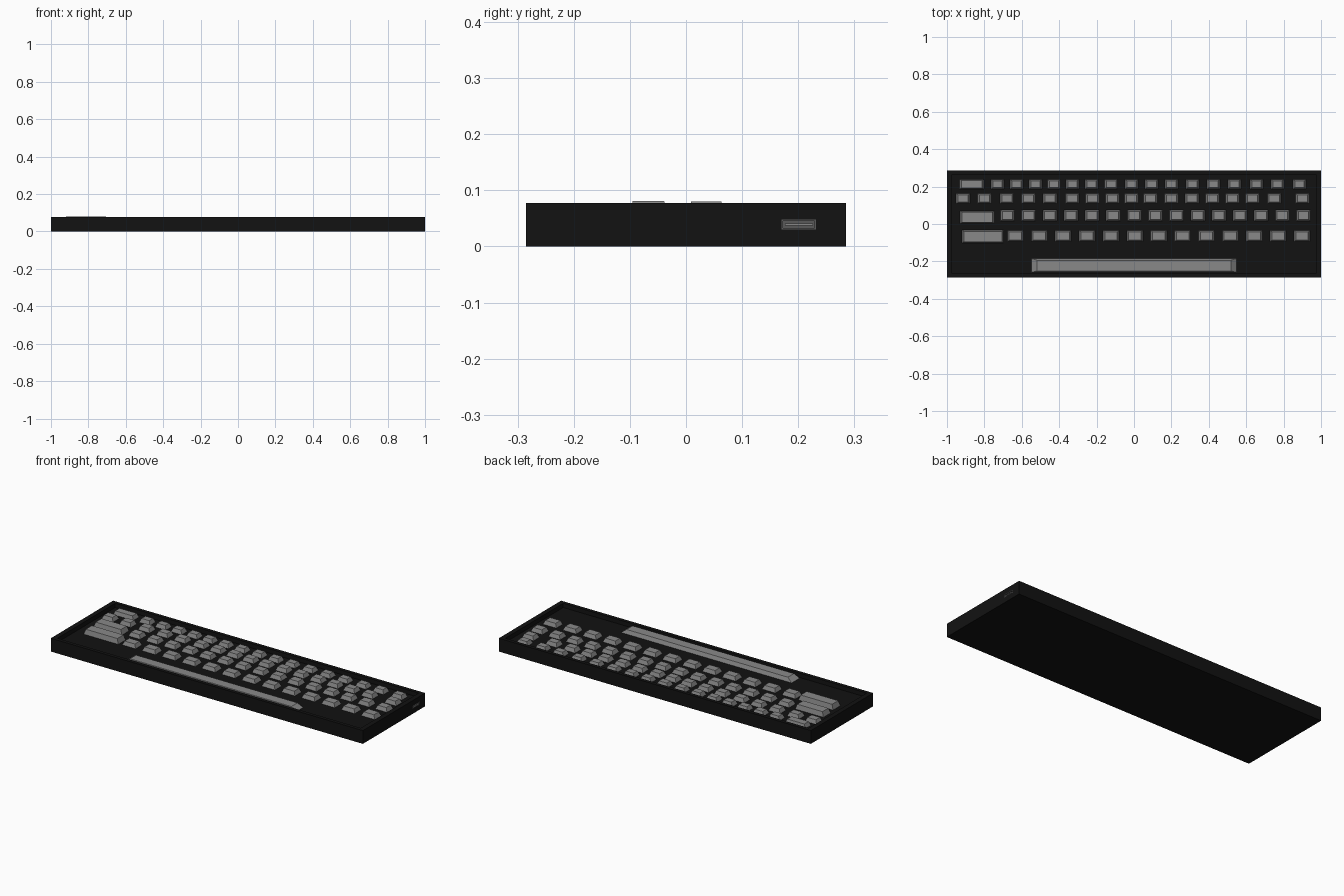
import bpy, bmesh

if "Cube" in bpy.data.objects:
    bpy.data.objects.remove(bpy.data.objects["Cube"])


def material(name, v):
    m = bpy.data.materials.new(name)
    m.diffuse_color = (v, v, v, 1)
    m.use_nodes = True
    m.node_tree.nodes["Principled BSDF"].inputs["Base Color"].default_value = m.diffuse_color
    return m


BLACK = material("black_shell", 0.006)
GREY = material("key_grey", 0.25)
DARK = material("port_grey", 0.1)


def finish(name, bm, mat):
    me = bpy.data.meshes.new(name)
    bmesh.ops.recalc_face_normals(bm, faces=bm.faces)
    bm.to_mesh(me)
    bm.free()
    ob = bpy.data.objects.new(name, me)
    bpy.context.collection.objects.link(ob)
    me.materials.append(mat)
    return ob


def frustum(bm, x, y, w, d, z0, z1, ix=0.0, iy=0.0):
    """Box that tapers by ix / iy on each side towards the top."""
    geo = bmesh.ops.create_cube(bm, size=1)
    for v in geo["verts"]:
        top = v.co.z > 0
        sx = w - 2 * ix if top else w
        sy = d - 2 * iy if top else d
        v.co = (x + v.co.x * sx, y + v.co.y * sy, z1 if top else z0)


def box(name, x, y, z, w, d, h, mat):
    bm = bmesh.new()
    frustum(bm, x, y, w, d, z - h / 2, z + h / 2)
    return finish(name, bm, mat)


FLOOR = 0.052
TOP = 0.074

# Case with sunken key tray and port pocket
case = box("case", 0, 0, 0.0385, 2, 0.57, 0.077, BLACK)
tray = box("tray_cutter", 0, 0, FLOOR + 0.05, 1.945, 0.53, 0.1, BLACK)
pocket = box("port_cutter", 1.0, 0.201, 0.039, 0.04, 0.062, 0.018, BLACK)
for cutter in (tray, pocket):
    mod = case.modifiers.new(cutter.name, "BOOLEAN")
    mod.operation = "DIFFERENCE"
    mod.solver = "EXACT"
    mod.object = cutter
    cutter.hide_render = True
    cutter.hide_set(True)

# Key rows: y, key width, key depth, x centres
rows = {
    "number_row": (0.213, 0.07, 0.052,
                   [-0.73, -0.628, -0.527, -0.428, -0.329, -0.227, -0.122, -0.013,
                    0.094, 0.2, 0.313, 0.425, 0.537, 0.655, 0.767, 0.885]),
    "upper_row": (0.136, 0.074, 0.055,
                  [-0.914, -0.8, -0.68, -0.564, -0.45, -0.33, -0.222, -0.115, -0.013,
                   0.088, 0.2, 0.31, 0.42, 0.527, 0.634, 0.75, 0.9]),
    "middle_row": (0.045, 0.075, 0.058, [-0.676 + 0.113 * i for i in range(15)]),
    "lower_row": (-0.064, 0.086, 0.06, [-0.634 + 0.1277 * i for i in range(13)]),
}
for name, (y, w, d, xs) in rows.items():
    bm = bmesh.new()
    for x in xs:
        frustum(bm, x, y, w, d, FLOOR, TOP, 0.01, 0.008)
    finish(name + "_keys", bm, GREY)

# Wide keys on the left: x, y, width, depth, top height
wide = {
    "top_wide_key": (-0.867, 0.213, 0.13, 0.052, TOP),
    "middle_wide_key": (-0.838, 0.036, 0.182, 0.066, 0.08),
    "lower_wide_key": (-0.808, -0.067, 0.222, 0.068, 0.081),
}
for name, (x, y, w, d, z) in wide.items():
    bm = bmesh.new()
    frustum(bm, x, y, w, d, FLOOR, z, 0.01, 0.006)
    finish(name, bm, GREY)

# Space bar
bm = bmesh.new()
frustum(bm, 0, -0.222, 1.095, 0.074, FLOOR, TOP, 0.03, 0.009)
finish("space_bar", bm, GREY)

# Side port: rim plates inside the pocket with a centre tongue
for s in (-1, 1):
    box("port_rim_horizontal", 0.99, 0.201, 0.039 + s * 0.0075, 0.02, 0.062, 0.003, DARK)
    box("port_rim_vertical", 0.99, 0.201 + s * 0.0295, 0.039, 0.02, 0.003, 0.018, DARK)
box("port_back", 0.982, 0.201, 0.039, 0.004, 0.058, 0.014, DARK)
box("port_tongue", 0.989, 0.201, 0.039, 0.016, 0.05, 0.003, GREY)
